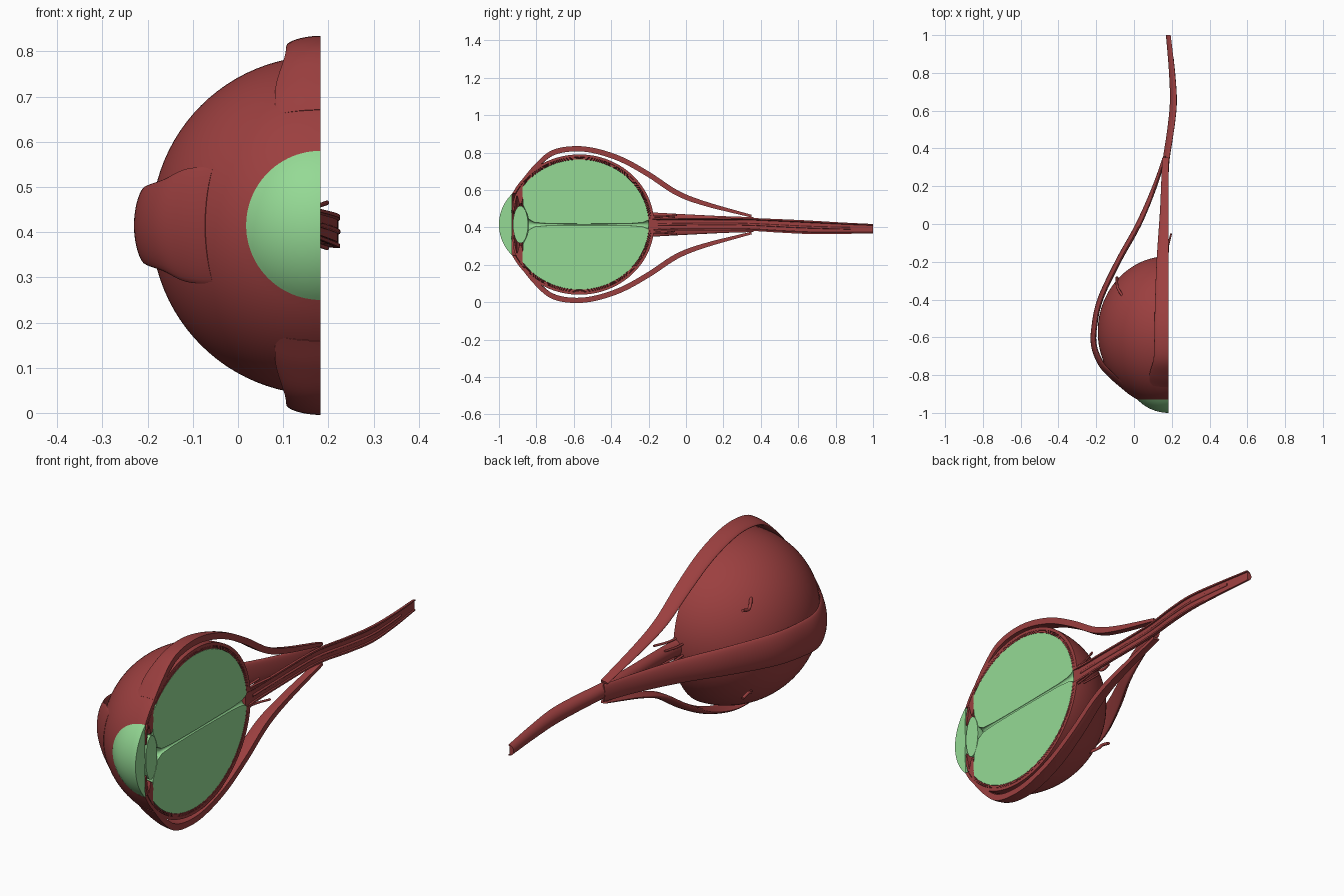
import bpy, bmesh
from math import sin, cos, asin, pi, sqrt
from mathutils import Vector

if "Cube" in bpy.data.objects:
    bpy.data.objects.remove(bpy.data.objects["Cube"])

CX, CY, CZ = 0.183, -0.57, 0.415      # globe centre, cut plane at x = CX
STRETCH = 1.067                       # globe is slightly longer front to back


def material(name, rgb):
    m = bpy.data.materials.new(name)
    m.diffuse_color = (*rgb, 1)
    m.use_nodes = True
    m.node_tree.nodes["Principled BSDF"].inputs["Base Color"].default_value = m.diffuse_color
    return m


RED = material("tissue_red", (0.33, 0.05, 0.05))
GREEN = material("clear_green", (0.30, 0.70, 0.30))


def loft(name, rings, mat):
    """Skin closed rings of equal length and cap both ends."""
    bm = bmesh.new()
    vs = [[bm.verts.new(p) for p in ring] for ring in rings]
    n = len(vs[0])
    for a, b in zip(vs, vs[1:]):
        for i in range(n):
            j = (i + 1) % n
            bm.faces.new((a[i], a[j], b[j], b[i]))
    bm.faces.new(vs[0])
    bm.faces.new(vs[-1])
    bmesh.ops.remove_doubles(bm, verts=bm.verts[:], dist=1e-5)
    bmesh.ops.recalc_face_normals(bm, faces=bm.faces[:])
    me = bpy.data.meshes.new(name)
    bm.to_mesh(me)
    bm.free()
    me.materials.append(mat)
    ob = bpy.data.objects.new(name, me)
    bpy.context.collection.objects.link(ob)
    bpy.ops.object.select_all(action='DESELECT')
    ob.select_set(True)
    bpy.context.view_layer.objects.active = ob
    bpy.ops.object.shade_smooth_by_angle(angle=0.7)
    return ob


def half_revolve(name, profile, mat, steps=48):
    """Turn a closed (radius, y) profile through the half circle behind the cut."""
    angles = [pi * (i / steps - 0.5) for i in range(steps + 1)]
    loft(name, [[(CX - r * cos(a), y, CZ + r * sin(a)) for r, y in profile]
                for a in angles], mat)


def arc(R, r_front, r_back, n=48):
    """Globe outline from the front opening to the back opening."""
    a, b = asin(r_front / R), pi - asin(r_back / R)
    ts = [a + (b - a) * i / n for i in range(n + 1)]
    return [(R * sin(t), CY - STRETCH * R * cos(t)) for t in ts]


def smooth(pts, n=6):
    """Catmull-Rom interpolation of rows of numbers."""
    p = [Vector(q) for q in pts]
    p = [2 * p[0] - p[1]] + p + [2 * p[-1] - p[-2]]
    out = []
    for i in range(1, len(p) - 2):
        a, b, c, d = p[i - 1:i + 3]
        for k in range(n):
            t = k / n
            out.append(b + (c - a) * (t / 2) + (2 * a - 5 * b + 4 * c - d) * (t * t / 2)
                       + (3 * b - a - 3 * c + d) * (t ** 3 / 2))
    return out + [p[-2]]


def muscle(name, rows, out, side, half):
    """Strap along rows of (y, distance from axis, half width, half thickness)."""
    out, side = Vector(out), Vector(side)
    pts = smooth(rows)
    rings = []
    for i, (y, d, w, t) in enumerate(pts):
        a, b = pts[max(i - 1, 0)], pts[min(i + 1, len(pts) - 1)]
        tan = Vector((b[0] - a[0], b[1] - a[1])).normalized()
        ny, nd = tan[1], -tan[0]
        ring = []
        for k in range(25 if half else 32):
            ang = pi * (k / 24 - 0.5) if half else 2 * pi * k / 32
            u = w * cos(ang)
            v = t * sin(ang) - u * u / 0.8      # strap hugs the globe
            ring.append(Vector((CX, y + ny * v, CZ)) + out * (d + nd * v) + side * u)
        rings.append(ring)
    loft(name, rings, RED)


def tube(name, pts, radius):
    pts = smooth([Vector(p) for p in pts])
    rings = []
    for i, p in enumerate(pts):
        tan = pts[min(i + 1, len(pts) - 1)] - pts[max(i - 1, 0)]
        q = tan.to_track_quat('Z', 'Y')
        rings.append([p + q @ Vector((radius * cos(a), radius * sin(a), 0))
                      for a in [2 * pi * k / 10 for k in range(10)]])
    loft(name, rings, RED)


# Wall of the globe: three nested half shells
for name, ro, ri, front in (("sclera", 0.375, 0.361, 0.165),
                            ("choroid", 0.360, 0.355, 0.20),
                            ("retina", 0.354, 0.349, 0.23)):
    half_revolve(name, arc(ro, front, 0.03) + arc(ri, front, 0.03)[::-1], RED)

# Vitreous body with the narrow central canal left open
canal = [(0.012, -0.23), (0.006, -0.30), (0.004, -0.55), (0.006, -0.74),
         (0.012, -0.81), (0.03, -0.842), (0.06, -0.85), (0.105, -0.872)]
half_revolve("vitreous_body", arc(0.348, 0.2, 0.025) + canal, GREEN)

# Lens
half_revolve("lens", [(0.1 * sin(pi * i / 24), -0.885 - 0.04 * cos(pi * i / 24))
                      for i in range(25)], GREEN)

# Cornea with the front chamber
R = 0.2274
top = asin(0.165 / R)
dome = [(R * sin(top * i / 16), -1 + R * (1 - cos(top * i / 16))) for i in range(17)]
half_revolve("cornea", dome + [(0.12, -0.93), (0.07, -0.932), (0, -0.929)], GREEN)

# Iris and ciliary body
half_revolve("iris", [(0.165, -0.912), (0.12, -0.925), (0.075, -0.927),
                      (0.07, -0.92), (0.12, -0.912), (0.165, -0.902)], RED)
half_revolve("ciliary_body", [(0.17, -0.907), (0.2, -0.888), (0.235, -0.858),
                              (0.205, -0.87), (0.15, -0.87), (0.115, -0.878),
                              (0.108, -0.89), (0.135, -0.897)], RED)

# Straight muscles: upper and lower are cut in half, the side one is whole
half_rows = [(0.35, 0.045, 0.034, 0.007), (0.1, 0.112, 0.044, 0.012),
             (-0.05, 0.17, 0.054, 0.014), (-0.2, 0.268, 0.064, 0.014),
             (-0.35, 0.35, 0.07, 0.014), (-0.5, 0.397, 0.074, 0.014),
             (-0.62, 0.404, 0.076, 0.014), (-0.72, 0.380, 0.08, 0.014),
             (-0.80, 0.315, 0.10, 0.011), (-0.86, 0.252, 0.10, 0.006)]
muscle("upper_muscle", half_rows, (0, 0, 1), (-1, 0, 0), True)
muscle("lower_muscle", half_rows, (0, 0, -1), (-1, 0, 0), True)
side_rows = [(0.36, 0.02, 0.04, 0.008), (0.2, 0.073, 0.045, 0.012),
             (0.0, 0.158, 0.055, 0.015), (-0.2, 0.268, 0.066, 0.015),
             (-0.4, 0.362, 0.076, 0.015), (-0.55, 0.394, 0.082, 0.015),
             (-0.65, 0.394, 0.088, 0.015), (-0.74, 0.358, 0.102, 0.015),
             (-0.80, 0.312, 0.125, 0.011), (-0.86, 0.252, 0.13, 0.006)]
muscle("side_muscle", side_rows, (-1, 0, 0), (0, 0, 1), False)

# Optic nerve: half sheath, half core and a central vessel
# rows: y, x of the cut face, z, radius
nerve = smooth([(-0.20, 0.183, 0.415, 0.05), (-0.15, 0.183, 0.415, 0.037),
                (0.0, 0.183, 0.417, 0.034), (0.3, 0.184, 0.417, 0.034),
                (0.5, 0.212, 0.408, 0.036), (0.65, 0.226, 0.401, 0.036),
                (0.82, 0.215, 0.396, 0.031), (1.0, 0.194, 0.393, 0.025)])


def half_strand(name, outer, inner, inset):
    rings = []
    for y, x, z, r in nerve:
        angs = [pi * (k / 16 - 0.5) for k in range(17)]
        ring = [(outer * r, a) for a in angs]
        if inner:
            ring += [(inner * r, a) for a in angs[::-1]]
        rings.append([(x - inset - q * cos(a), y, z + q * sin(a)) for q, a in ring])
    loft(name, rings, RED)


half_strand("nerve_sheath", 1.0, 0.78, 0.0)
half_strand("nerve_core", 0.68, 0, 0.004)
tube("nerve_vessel", [(x - 0.005, y, z) for y, x, z, r in nerve[6:-1:4]], 0.006)

# Small paired vessels: short ones beside the nerve, hooked ones on the globe
for s, label in ((1, "upper"), (-1, "lower")):
    tube(label + "_short_vessel", [(0.172, -0.19, CZ + s * 0.042),
                                   (0.18, -0.12, CZ + s * 0.044),
                                   (0.197, -0.05, CZ + s * 0.05)], 0.005)
    tube(label + "_outer_vessel", [(0.14, -0.19, CZ + s * 0.025),
                                   (0.14, -0.13, CZ + s * 0.028),
                                   (0.148, -0.06, CZ + s * 0.036)], 0.005)
    tube(label + "_hooked_vein", [(-0.055, -0.39, CZ + s * 0.215),
                                  (-0.083, -0.345, CZ + s * 0.20),
                                  (-0.09, -0.32, CZ + s * 0.19),
                                  (-0.09, -0.28, CZ + s * 0.20)], 0.007)
